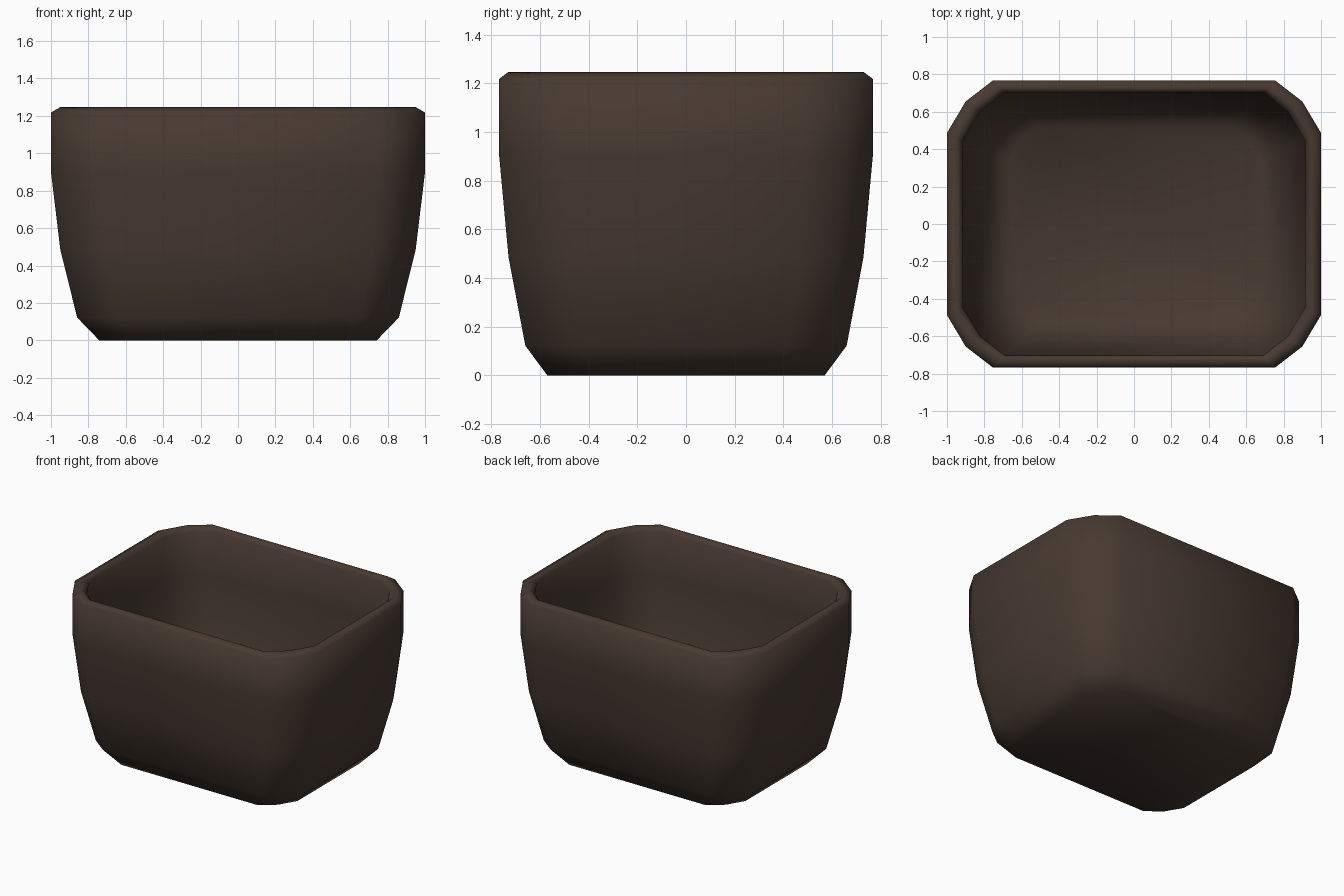
import bpy, bmesh

if "Cube" in bpy.data.objects:
    bpy.data.objects.remove(bpy.data.objects["Cube"])

# Quarter of the chamfered-rectangle outline at full size
QUARTER = [(1.0, 0.487), (0.9, 0.655), (0.755, 0.767)]
outline = (QUARTER + [(-x, y) for x, y in reversed(QUARTER)]
           + [(-x, -y) for x, y in QUARTER]
           + [(x, -y) for x, y in reversed(QUARTER)])

# (scale, height) from the outer base, over the rim, down to the inner floor
PROFILE = [(0.742, 0.0), (0.86, 0.122), (0.95, 0.485), (1.0, 0.9), (1.0, 1.218),
           (0.95, 1.247), (0.915, 1.21), (0.915, 0.9), (0.87, 0.5),
           (0.785, 0.17), (0.68, 0.08)]

# Planter shell: stacked rings bridged into walls, capped at base and floor
bm = bmesh.new()
rings = [[bm.verts.new((x * s, y * s, z)) for x, y in outline] for s, z in PROFILE]
n = len(outline)
for a, b in zip(rings, rings[1:]):
    for i in range(n):
        j = (i + 1) % n
        bm.faces.new((a[i], a[j], b[j], b[i]))
bm.faces.new(rings[0][::-1])
bm.faces.new(rings[-1])
for f in bm.faces:
    f.smooth = True
bmesh.ops.recalc_face_normals(bm, faces=bm.faces)

mesh = bpy.data.meshes.new("pot_shell")
bm.to_mesh(mesh)
bm.free()
pot = bpy.data.objects.new("pot_shell", mesh)
bpy.context.collection.objects.link(pot)

# Dark brown material
brown = bpy.data.materials.new("dark_brown")
brown.diffuse_color = (0.064, 0.042, 0.031, 1.0)
brown.use_nodes = True
brown.node_tree.nodes["Principled BSDF"].inputs["Base Color"].default_value = brown.diffuse_color
mesh.materials.append(brown)
